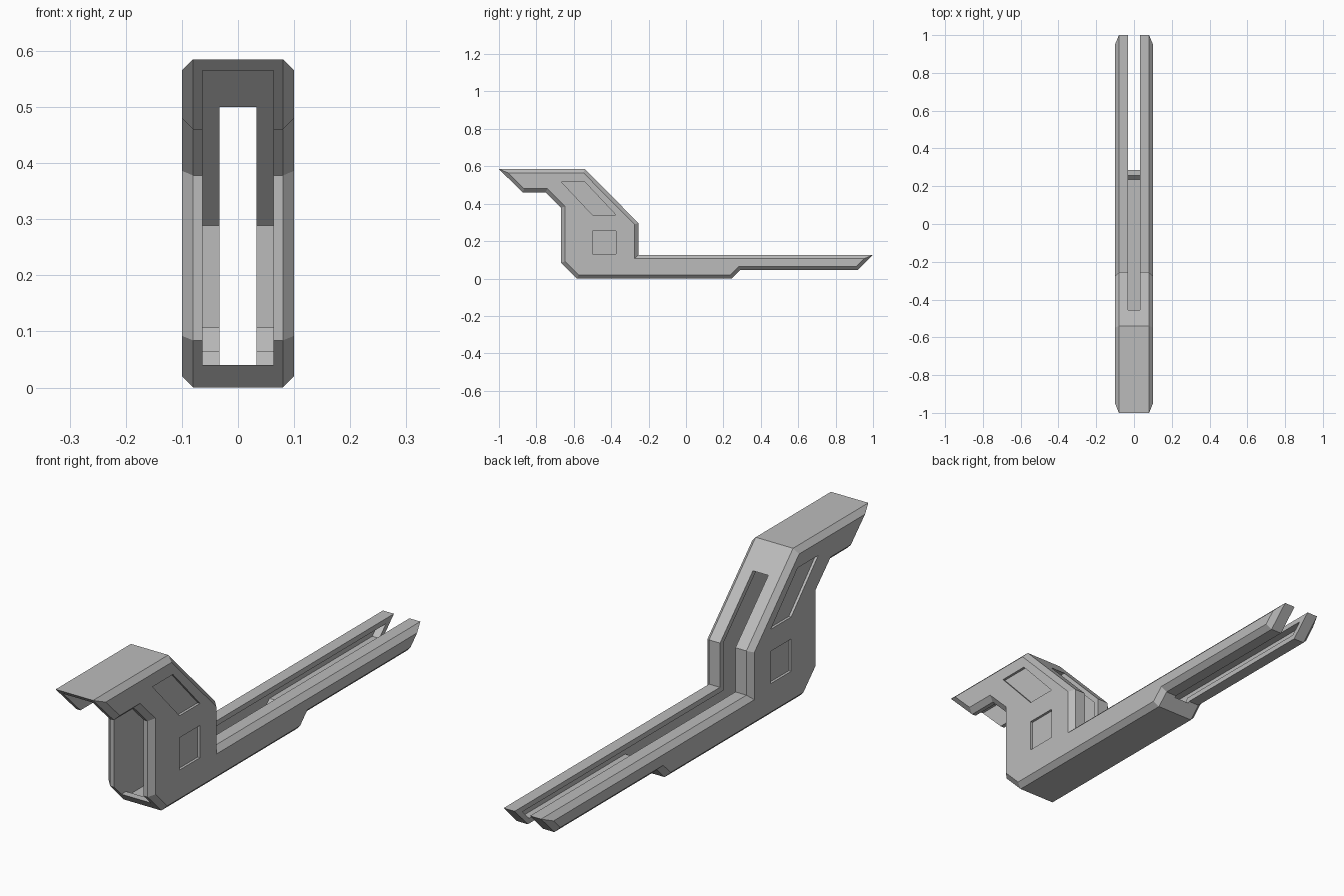
import bpy
import bmesh
from mathutils import Vector

cube = bpy.data.objects.get("Cube")
if cube:
    bpy.data.objects.remove(cube, do_unlink=True)

grey = bpy.data.materials.new("plain_grey")
grey.use_nodes = True
colour = (0.5, 0.5, 0.5, 1)
grey.diffuse_color = colour
grey.node_tree.nodes["Principled BSDF"].inputs["Base Color"].default_value = colour

WALL = 0.02

# Side outline as (y, z), clockwise from the nose tip
OUTLINE = [(-1, .585), (-.54, .585), (-.255, .297), (-.255, .126), (1, .126),
           (.919, .045), (.29, .045), (.245, 0), (-.583, 0), (-.667, .084),
           (-.667, .378), (-.75, .46), (-.873, .46)]


def inset(points, amount):
    """Move every edge of a clockwise outline inwards, with mitred corners."""
    result = []
    for i, point in enumerate(points):
        here = Vector(point)
        a = (here - Vector(points[i - 1])).normalized()
        b = (Vector(points[(i + 1) % len(points)]) - here).normalized()
        na, nb = Vector((a.y, -a.x)), Vector((b.y, -b.x))
        result.append(tuple(here + (na + nb) * amount / (1 + na.dot(nb))))
    return result


def loft(name, sections):
    """Solid through equal outlines, each given as (x, outline)."""
    bm = bmesh.new()
    rings = [[bm.verts.new((x, y, z)) for y, z in pts] for x, pts in sections]
    for r, s in zip(rings, rings[1:]):
        for i in range(len(r)):
            bm.faces.new((r[i - 1], r[i], s[i], s[i - 1]))
    bm.faces.new(rings[0])
    bm.faces.new(rings[-1])
    bmesh.ops.recalc_face_normals(bm, faces=bm.faces)
    mesh = bpy.data.meshes.new(name)
    bm.to_mesh(mesh)
    bm.free()
    mesh.materials.append(grey)
    obj = bpy.data.objects.new(name, mesh)
    bpy.context.collection.objects.link(obj)
    return obj


def prism(name, x0, x1, outline):
    return loft(name, [(x0, outline), (x1, outline)])


# Chamfered body
inner = inset(OUTLINE, WALL)
body = loft("body", [(-.1, inner), (-.08, OUTLINE), (.08, OUTLINE), (.1, inner)])

# Hollow inside, open at the front and under the nose
hollow = [(-1.1, .565)] + inner[1:9] + [(inner[8][0] - .02, .04), (-1.1, .04)]
cutters = [prism("hollow_cutter", -.063, .063, hollow)]

# Narrow slot through the back wall, arm and arm tip
cutters.append(prism("slot_cutter", -.033, .033,
                     [(-.5, .04), (-.5, .5), (1.1, .5), (1.1, .04)]))

# Shallow square and slanted recesses on both sides
square = [(-.5, .13), (-.5, .255), (-.375, .255), (-.375, .13)]
slanted = [(-.5, .34), (-.665, .515), (-.54, .515), (-.375, .34)]
for side in (-1, 1):
    for panel in (square, slanted):
        cutters.append(prism("recess_cutter", side * .09, side * .12, panel))

for cutter in cutters:
    cutter.hide_render = True
    cut = body.modifiers.new(cutter.name, 'BOOLEAN')
    cut.operation = 'DIFFERENCE'
    cut.solver = 'EXACT'
    cut.object = cutter

# Apply the cuts and drop the cutters
graph = bpy.context.evaluated_depsgraph_get()
cut_mesh = bpy.data.meshes.new_from_object(body.evaluated_get(graph))
body.modifiers.clear()
body.data = cut_mesh
for cutter in cutters:
    bpy.data.objects.remove(cutter, do_unlink=True)
